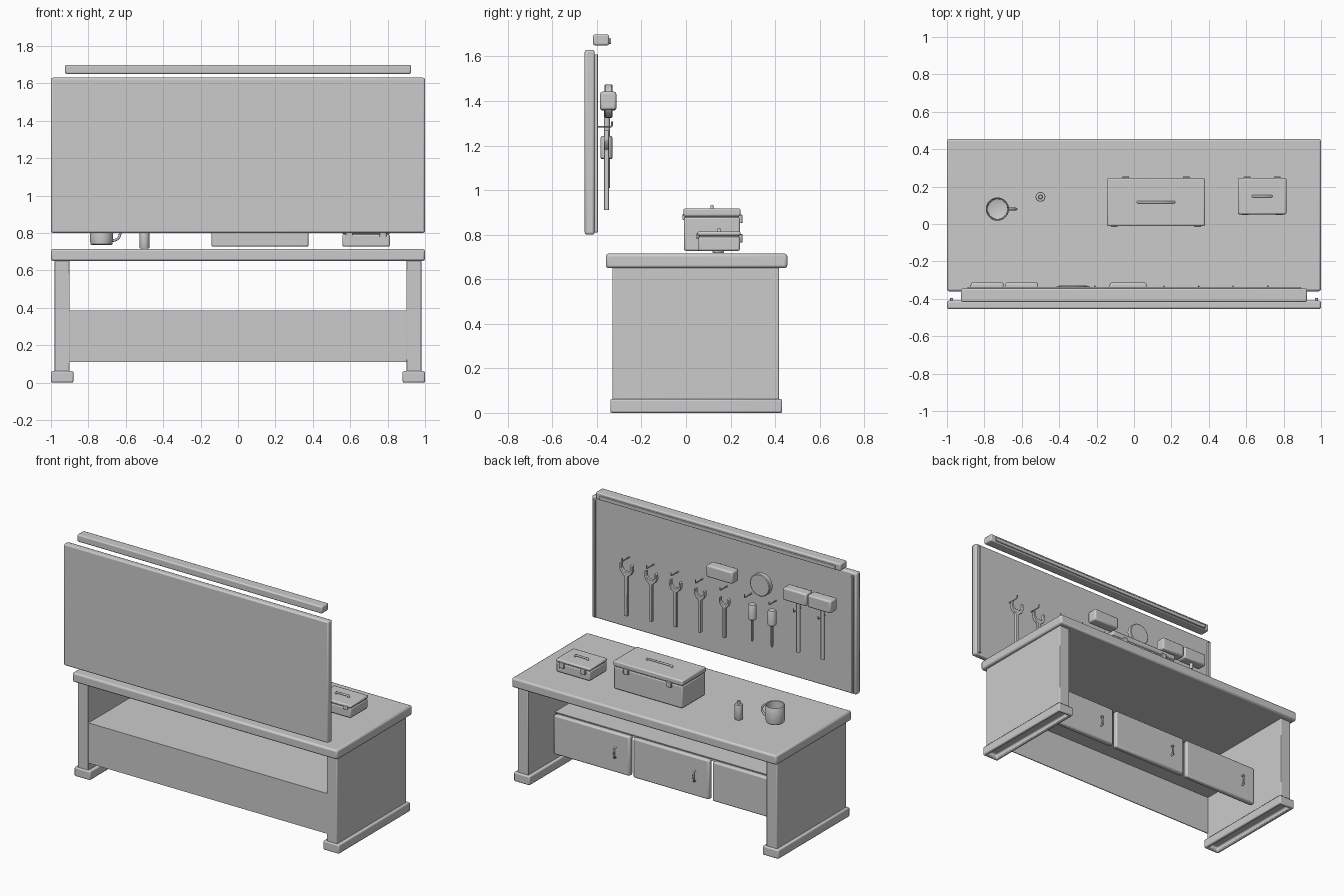
import bpy, bmesh, math
from mathutils import Vector

if "Cube" in bpy.data.objects:
    bpy.data.objects.remove(bpy.data.objects["Cube"])

def finish(name, bm, bevel=0.0, smooth=True, segs=2):
    me = bpy.data.meshes.new(name)
    bmesh.ops.recalc_face_normals(bm, faces=bm.faces)
    bm.to_mesh(me)
    bm.free()
    ob = bpy.data.objects.new(name, me)
    bpy.context.collection.objects.link(ob)
    if bevel:
        m = ob.modifiers.new("bevel", 'BEVEL')
        m.width, m.segments, m.limit_method = bevel, segs, 'ANGLE'
    if smooth:
        bpy.ops.object.select_all(action='DESELECT')
        ob.select_set(True)
        bpy.context.view_layer.objects.active = ob
        bpy.ops.object.shade_smooth_by_angle(angle=math.radians(35))
    return ob

def box(name, x0, x1, y0, y1, z0, z1, bevel=0.004, hollow=0.0):
    bm = bmesh.new()
    bmesh.ops.create_cube(bm, size=1)
    for v in bm.verts:
        v.co = (x0 + (v.co.x + .5) * (x1 - x0), y0 + (v.co.y + .5) * (y1 - y0), z0 + (v.co.z + .5) * (z1 - z0))
    if hollow:  # recess in the underside
        f = min(bm.faces, key=lambda f: f.calc_center_median().z)
        bmesh.ops.inset_region(bm, faces=[f], thickness=hollow)
        r = bmesh.ops.extrude_discrete_faces(bm, faces=[f])
        bmesh.ops.translate(bm, verts=r['faces'][0].verts, vec=(0, 0, (z1 - z0) * .5))
    return finish(name, bm, bevel)

def lathe(name, loc, prof, axis='Z', n=32):
    # revolve (radius, height) points around an axis
    bm = bmesh.new()
    rings = []
    for r, h in prof:
        ring = []
        for i in range(n):
            a = 2 * math.pi * i / n
            c, s = r * math.cos(a), r * math.sin(a)
            p = (c, s, h) if axis == 'Z' else (c, h, s)
            ring.append(bm.verts.new(Vector(loc) + Vector(p)))
        rings.append(ring)
    for a, b in zip(rings, rings[1:]):
        for i in range(n):
            bm.faces.new((a[i], a[(i + 1) % n], b[(i + 1) % n], b[i]))
    bm.faces.new(rings[0])
    bm.faces.new(rings[-1])
    return finish(name, bm)

def tube(name, pts, r):
    cu = bpy.data.curves.new(name, 'CURVE')
    cu.dimensions, cu.bevel_depth, cu.bevel_resolution, cu.use_fill_caps = '3D', r, 2, True
    s = cu.splines.new('POLY')
    s.points.add(len(pts) - 1)
    for p, q in zip(s.points, pts):
        p.co = (*q, 1)
    ob = bpy.data.objects.new(name, cu)
    bpy.context.collection.objects.link(ob)
    return ob

def plate(name, pts, y0, y1, bevel=0.003):
    # xz outline extruded along y
    bm = bmesh.new()
    f = bm.faces.new([bm.verts.new((x, y0, z)) for x, z in pts])
    r = bmesh.ops.extrude_face_region(bm, geom=[f])
    bmesh.ops.translate(bm, verts=[g for g in r['geom'] if isinstance(g, bmesh.types.BMVert)], vec=(0, y1 - y0, 0))
    return finish(name, bm, bevel)

# bench: top, side panels, hollow feet
box("table_top", -1, 1, -.36, .455, .65, .715, .012)
for s, side in ((-1, "left"), (1, "right")):
    c = .94 * s
    box(side + "_leg_panel", c - .04, c + .04, -.33, .417, .055, .652, .004)
    box(side + "_foot", c - .06, c + .06, -.34, .432, 0, .062, .008, hollow=.03)

# open-bottomed drawer cabinet with three drawer fronts
box("cabinet_front_panel", -.902, .902, -.328, -.322, .11, .385, 0)
box("cabinet_shelf", -.902, .902, -.328, .13, .379, .385, 0)
for i in (-1, 0, 1):
    x = i * .6
    box("drawer_front", x - .287, x + .287, .125, .163, .112, .38, .01)
    hx = x - .183
    tube("drawer_handle", [(hx, .16, .285), (hx, .177, .282), (hx, .18, .25), (hx, .177, .218), (hx, .16, .215)], .006)

# back board, edge strips and lamp
box("back_board", -1, 1, -.455, -.41, .8, 1.63, .01)
for s in (-1, 1):
    box("board_edge_strip", s * .975 - .008, s * .975 + .008, -.412, -.396, .81, 1.61, .002)
box("lamp_housing", -.925, .925, -.417, -.345, 1.65, 1.699, .008)
box("lamp_lens", -.89, .89, -.346, -.336, 1.656, 1.682, .003)

# row of hooks
for i in range(9):
    x = .715 - .185 * i
    tube("hook", [(x, -.412, 1.285), (x, -.338, 1.285), (x, -.332, 1.29), (x, -.332, 1.308)], .004)

# open-ended spanners, getting smaller
for i in range(5):
    x, k = .697 - .185 * i, 1 - .06 * i
    z0 = .91 + .012 * i
    half = [(.012, 0), (.012, .27), (.036, .288), (.05, .315), (.048, .355),
            (.034, .36), (.034, .322), (.02, .303)]
    pts = [(x + a * k, z0 + b * k) for a, b in half] + [(x - a * k, z0 + b * k) for a, b in reversed(half)]
    plate("spanner", pts, -.368, -.346)

# screwdrivers hanging tip down
for x in (-.25, -.4):
    lathe("screwdriver_handle", (x, -.357, 0),
          [(.023, 1.14), (.027, 1.145), (.027, 1.235), (.023, 1.242)], n=16)
    lathe("screwdriver_shaft", (x, -.357, 0), [(.006, .99), (.008, 1.0), (.008, 1.145)], n=10)

# two hammers
for x in (-.6, -.785):
    box("hammer_head", x - .088, x + .088, -.385, -.313, 1.357, 1.442, .01)
    lathe("hammer_handle", (x, -.355, 0), [(.013, 1.01), (.013, 1.05), (.013, 1.36)], n=12)

# sanding block and tape roll
box("sanding_block", -.13, .068, -.385, -.313, 1.36, 1.442, .01)
lathe("tape_roll", (-.325, -.348, 1.4), [(.07, -.018), (.075, -.014), (.075, .014), (.07, .018)], axis='Y')

# toolboxes
def toolbox(name, x0, x1, y0, y1, z0, zl, z1, hw):
    xm, ym = (x0 + x1) / 2, (y0 + y1) / 2
    box(name + "_body", x0 + .003, x1 - .003, y0 + .003, y1 - .003, z0, zl - .003, .008)
    box(name + "_lid", x0, x1, y0, y1, zl, z1, .008)
    box(name + "_lid_seam", x0 + .008, x1 - .008, y0 + .008, y1 - .008, zl - .01, zl + .01, 0)
    tube(name + "_handle", [(xm - hw, ym, z1 - .003), (xm - hw + .006, ym, z1 + .01),
                            (xm + hw - .006, ym, z1 + .01), (xm + hw, ym, z1 - .003)], .007)
    w = x1 - x0
    for s in (-1, 1):
        lx = xm + s * w * .31
        box(name + "_latch", lx - .018, lx + .018, y1 - .008, y1 + .009, zl - .03, zl + .008, .003)
        fx = xm + s * (w / 2 - .04)
        box(name + "_hinge", fx - .018, fx + .018, y0 - .004, y0 + .008, zl - .015, zl + .012, .002)

toolbox("large_toolbox", -.145, .38, -.012, .245, .727, .882, .918, .097)
toolbox("small_toolbox", .555, .815, .052, .245, .727, .795, .815, .05)

# mug with hollow inside and handle
lathe("mug", (-.73, .08, 0), [(.052, .735), (.058, .74), (.061, .76), (.062, .85), (.06, .853),
                              (.055, .85), (.053, .75), (.04, .745)])
tube("mug_handle", [(-.73 + .058 + .042 * math.cos(t), .08, .797 + .038 * math.sin(t))
                    for t in [math.radians(-95 + 190 * i / 12) for i in range(13)]], .007)

# small bottle
lathe("bottle", (-.5, .145, 0), [(.024, .718), (.026, .722), (.026, .815), (.024, .82),
                                 (.012, .822), (.012, .84), (.009, .843)], n=24)
